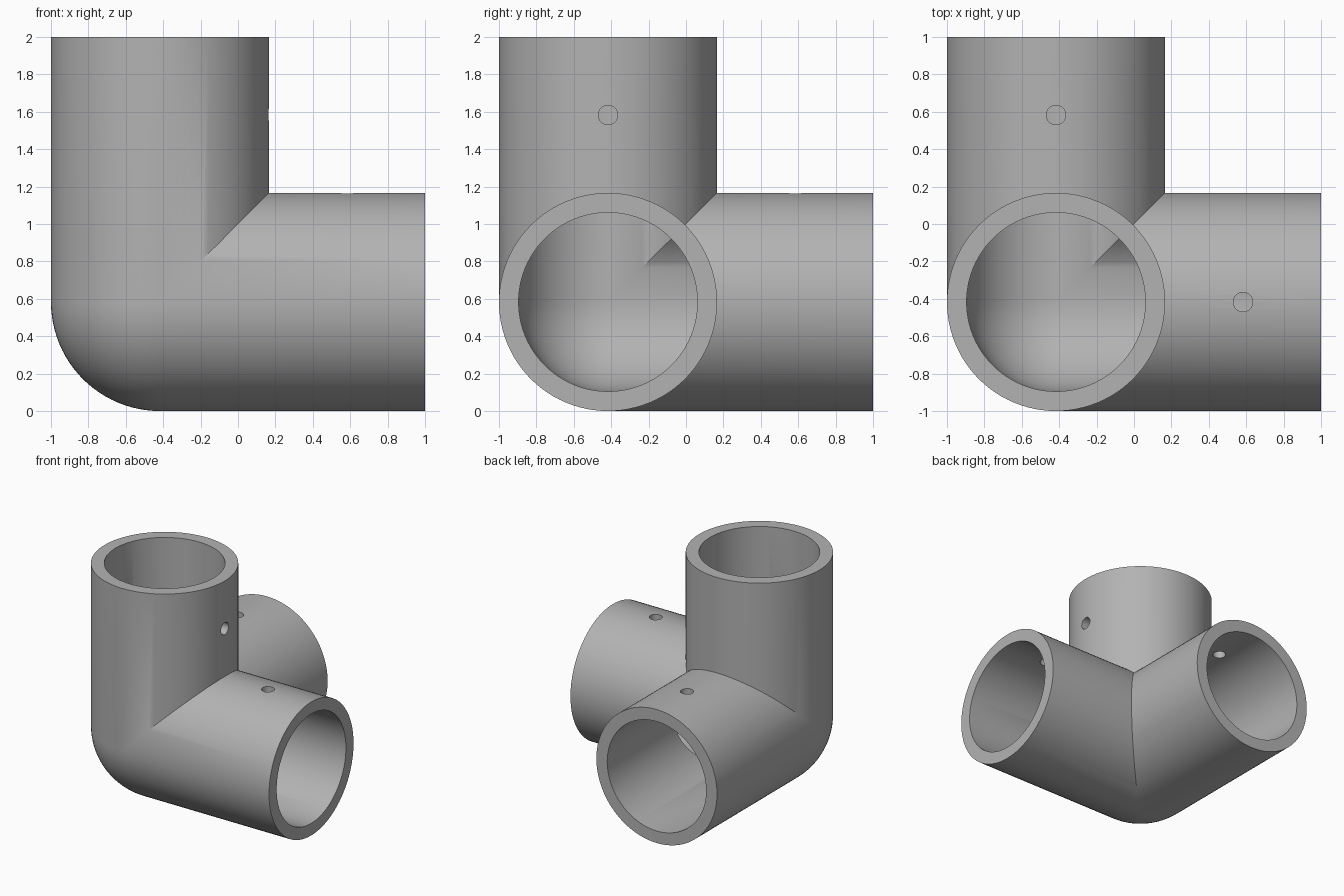
import bpy
import bmesh
from math import sin, cos, pi
from mathutils import Vector

if "Cube" in bpy.data.objects:
    bpy.data.objects.remove(bpy.data.objects["Cube"])

OUTER, INNER = 0.583, 0.478      # tube radii
REACH = 2 - OUTER                # corner centre to open end
CENTRE = Vector((OUTER - 1, OUTER - 1, OUTER))
SIDES = 96
QUARTER = SIDES // 4

grey = bpy.data.materials.new("plain grey")
grey.use_nodes = True
colour = (0.45, 0.45, 0.45, 1)
grey.diffuse_color = colour
grey.node_tree.nodes["Principled BSDF"].inputs["Base Color"].default_value = colour


def turned(p, k):
    """Cycle the axes so that local x runs along axis k."""
    return Vector([p[(i - k) % 3] for i in range(3)])


def add_quad(bm, points):
    return bm.faces.new([bm.verts.new(p) for p in points])


def tube_wall(bm, r, k):
    """Wall from the mitred joint to the open end; returns the end points."""
    start, end = [], []
    for i in range(SIDES):
        a, b = r * cos(2 * pi * i / SIDES), r * sin(2 * pi * i / SIDES)
        start.append(turned((max(0, a, b), a, b), k))
        end.append(turned((REACH, a, b), k))
    for i in range(SIDES):
        add_quad(bm, (start[i - 1], start[i], end[i], end[i - 1]))
    return end


def round_corner(bm, r):
    """One eighth of a sphere closing the back of the joint."""
    def at(i, j):
        u, v = i * pi / 2 / QUARTER, j * pi / 2 / QUARTER
        return Vector((-sin(u) * cos(v), -sin(u) * sin(v), -cos(u))) * r
    for i in range(QUARTER):
        for j in range(QUARTER):
            ring = [at(i, j), at(i + 1, j), at(i + 1, j + 1), at(i, j + 1)]
            add_quad(bm, ring if i else ring[:3])


# Three hollow tubes meeting in a rounded corner
bm = bmesh.new()
for k in range(3):
    outside, inside = tube_wall(bm, OUTER, k), tube_wall(bm, INNER, k)
    for i in range(SIDES):
        add_quad(bm, (outside[i - 1], outside[i], inside[i], inside[i - 1]))
for radius in (OUTER, INNER):
    round_corner(bm, radius)
bmesh.ops.remove_doubles(bm, verts=bm.verts, dist=0.0005)
bmesh.ops.recalc_face_normals(bm, faces=bm.faces)
bmesh.ops.translate(bm, verts=bm.verts, vec=CENTRE)
mesh = bpy.data.meshes.new("corner_connector")
bm.to_mesh(mesh)
bm.free()
mesh.materials.append(grey)
connector = bpy.data.objects.new("corner_connector", mesh)
bpy.context.collection.objects.link(connector)
bpy.context.view_layer.objects.active = connector
connector.select_set(True)

# Screw hole through one wall of each tube: place along it, drill direction
for along, drill in (("X", "Z"), ("Y", "Z"), ("Z", "X")):
    axis = {"X": Vector((1, 0, 0)), "Y": Vector((0, 1, 0)), "Z": Vector((0, 0, 1))}
    bpy.ops.mesh.primitive_cylinder_add(
        vertices=32, radius=0.052, depth=0.4,
        location=CENTRE + axis[along] + axis[drill] * 0.55,
        rotation=(0, pi / 2 if drill == "X" else 0, 0))
    cutter = bpy.context.object
    cutter.name = "hole_cutter"
    cutter.hide_render = True
    cutter.data.materials.append(grey)
    cut = connector.modifiers.new("screw_hole", "BOOLEAN")
    cut.operation, cut.solver, cut.object = "DIFFERENCE", "EXACT", cutter
    cutter.select_set(False)
    connector.select_set(True)
    bpy.context.view_layer.objects.active = connector
    bpy.ops.object.modifier_apply(modifier=cut.name)
    bpy.data.objects.remove(cutter)

bpy.ops.object.shade_smooth_by_angle(angle=pi / 6)
